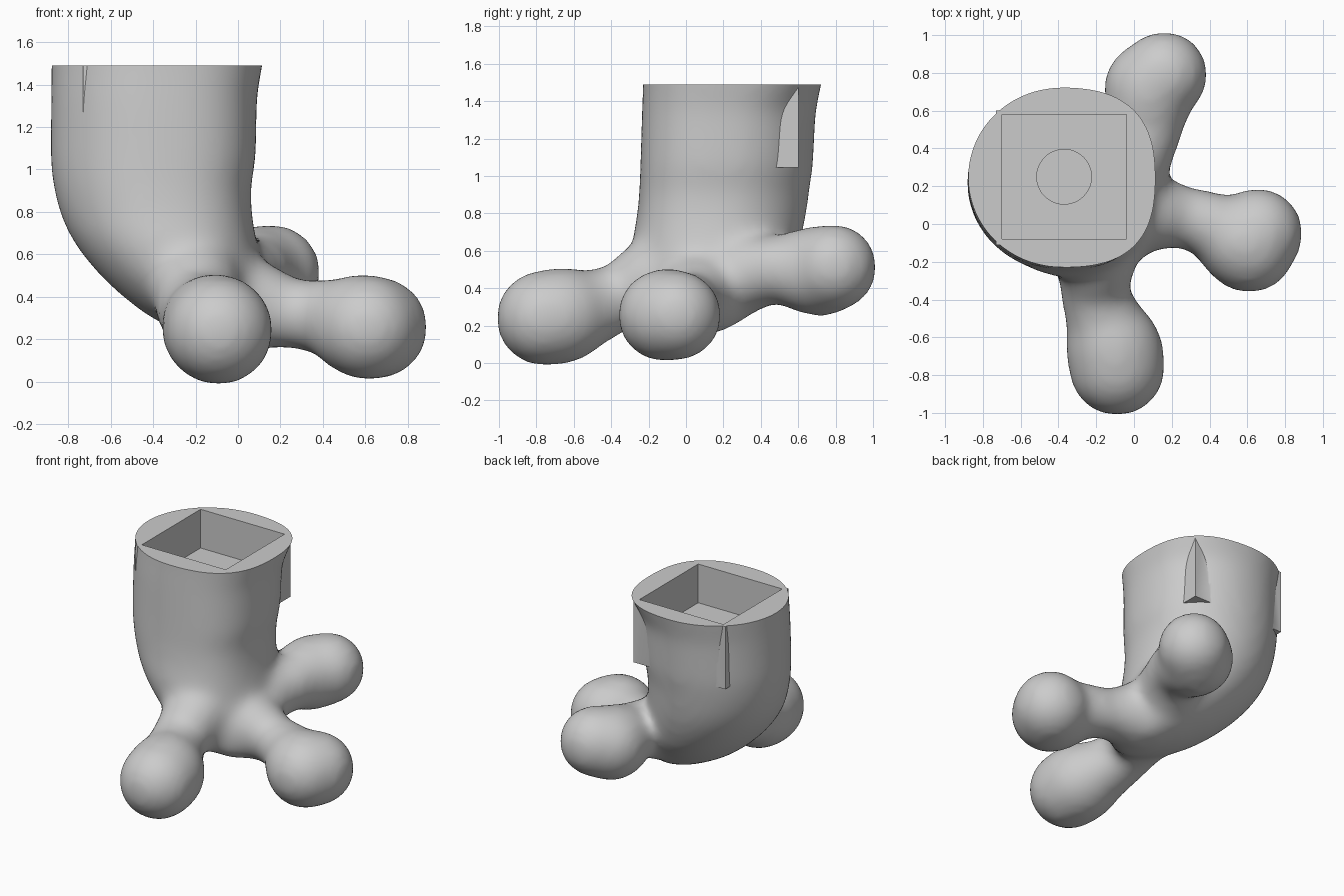
import bpy, bmesh, math
from mathutils import Matrix, Vector

cube = bpy.data.objects.get("Cube")
if cube:
    bpy.data.objects.remove(cube, do_unlink=True)

TOP = 1.49

grey = bpy.data.materials.new("plain grey")
grey.use_nodes = True
COLOUR = (0.6, 0.6, 0.6, 1)
grey.diffuse_color = COLOUR
grey.node_tree.nodes["Principled BSDF"].inputs["Base Color"].default_value = COLOUR


def new_object(name, bm):
    mesh = bpy.data.meshes.new(name)
    bmesh.ops.recalc_face_normals(bm, faces=bm.faces)
    bm.to_mesh(mesh)
    bm.free()
    mesh.materials.append(grey)
    obj = bpy.data.objects.new(name, mesh)
    bpy.context.collection.objects.link(obj)
    return obj


def box(name, low, high):
    bm = bmesh.new()
    low, high = Vector(low), Vector(high)
    place = Matrix.Translation((low + high) / 2) @ Matrix.Diagonal((*(high - low), 1))
    bmesh.ops.create_cube(bm, size=1, matrix=place)
    return new_object(name, bm)


def bulge(a, z):
    """Fuller toward the front left, and toward the back left only at the flared rim."""
    if math.cos(a) < 0:
        return 1
    front = 0.09 * min(1, max(0, (z - 0.5) * 3))
    rim = max(0, z - 1.35) * 0.55
    return 1 + (front if math.sin(a) < 0 else rim) * math.sin(2 * a) ** 2


def leg(bm, slices, sides=64):
    """Loft oval slices given as z, x range, y range."""
    rings = []
    for z, x0, x1, y0, y1 in slices:
        ring = []
        for i in range(sides):
            a = math.tau * i / sides
            r = bulge(a, z)
            ring.append(bm.verts.new(((x0 + x1 + (x1 - x0) * r * math.cos(a)) / 2,
                                      (y0 + y1 + (y1 - y0) * r * math.sin(a)) / 2, z)))
        rings.append(ring)
    for a, b in zip(rings, rings[1:]):
        for i in range(sides):
            j = (i + 1) % sides
            bm.faces.new((a[i], a[j], b[j], b[i]))
    bm.faces.new(rings[0][::-1])
    bm.faces.new(rings[-1])


def toe(bm, balls, steps=6):
    """Sweep a ball along points given as x, y, z, radius."""
    for p, q in zip(balls, balls[1:]):
        for k in range(steps + 1):
            t = k / steps
            s = t * t * (3 - 2 * t)
            spot = Vector(p[:3]).lerp(Vector(q[:3]), t)
            bmesh.ops.create_icosphere(bm, subdivisions=3, radius=p[3] + (q[3] - p[3]) * s,
                                       matrix=Matrix.Translation(spot))


# Leg and three rounded toes, fused into one smooth skin
bm = bmesh.new()
leg(bm, [(0.16, -0.08, 0.12, -0.08, 0.19),
         (0.23, -0.28, 0.17, -0.20, 0.31),
         (0.32, -0.44, 0.17, -0.25, 0.42),
         (0.41, -0.555, 0.16, -0.28, 0.50),
         (0.50, -0.65, 0.13, -0.29, 0.555),
         (0.60, -0.735, 0.10, -0.29, 0.595),
         (0.70, -0.80, 0.08, -0.28, 0.625),
         (0.80, -0.842, 0.065, -0.26, 0.645),
         (0.92, -0.872, 0.06, -0.25, 0.66),
         (1.05, -0.885, 0.085, -0.245, 0.68),
         (1.35, -0.882, 0.09, -0.236, 0.695),
         (TOP, -0.88, 0.115, -0.23, 0.725),
         (1.65, -0.88, 0.14, -0.23, 0.75)])
# front toe
toe(bm, [(-0.20, -0.16, 0.46, 0.22), (-0.215, -0.36, 0.35, 0.18),
         (-0.155, -0.52, 0.29, 0.205), (-0.10, -0.68, 0.25, 0.262), (-0.09, -0.76, 0.24, 0.26)])
# side toe
toe(bm, [(-0.02, 0.08, 0.38, 0.23), (0.28, 0.035, 0.315, 0.165),
         (0.42, -0.01, 0.305, 0.18), (0.61, -0.118, 0.255, 0.252), (0.655, -0.05, 0.255, 0.245)])
# back toe
toe(bm, [(-0.05, 0.27, 0.47, 0.22), (0.075, 0.48, 0.505, 0.18),
         (0.08, 0.72, 0.49, 0.245), (0.16, 0.79, 0.512, 0.235)])
foot = new_object("foot", bm)

skin = foot.modifiers.new("skin", 'REMESH')
skin.mode = 'VOXEL'
skin.voxel_size = 0.025
soften = foot.modifiers.new("soften", 'SMOOTH')
soften.factor = 0.5
soften.iterations = 38

# Square socket: housing whose corners break the skin, flat top, recess, round hole
housing = box("socket_housing", (-0.73, -0.11, 1.045), (-0.01, 0.602, 1.6))
trim = box("top_trim", (-2, -2, TOP), (2, 2, 3))
recess = box("square_recess", (-0.70, -0.08, 1.215), (-0.04, 0.58, 1.8))
bm = bmesh.new()
bmesh.ops.create_cone(bm, cap_ends=True, segments=48, radius1=0.145, radius2=0.145, depth=0.4,
                      matrix=Matrix.Translation((-0.37, 0.25, 1.28)))
hole = new_object("round_hole", bm)

helpers = [(housing, 'UNION'), (trim, 'DIFFERENCE'), (recess, 'DIFFERENCE'), (hole, 'DIFFERENCE')]
for helper, operation in helpers:
    cut = foot.modifiers.new(helper.name, 'BOOLEAN')
    cut.operation = operation
    cut.solver = 'EXACT'
    cut.object = helper
    helper.hide_render = True

# Bake the modifiers and drop the helpers
for o in bpy.context.selected_objects:
    o.select_set(False)
foot.select_set(True)
bpy.context.view_layer.objects.active = foot
for name in [m.name for m in foot.modifiers]:
    bpy.ops.object.modifier_apply(modifier=name)
for helper, _ in helpers:
    bpy.data.objects.remove(helper, do_unlink=True)
bpy.ops.object.shade_smooth_by_angle(angle=math.radians(35))
